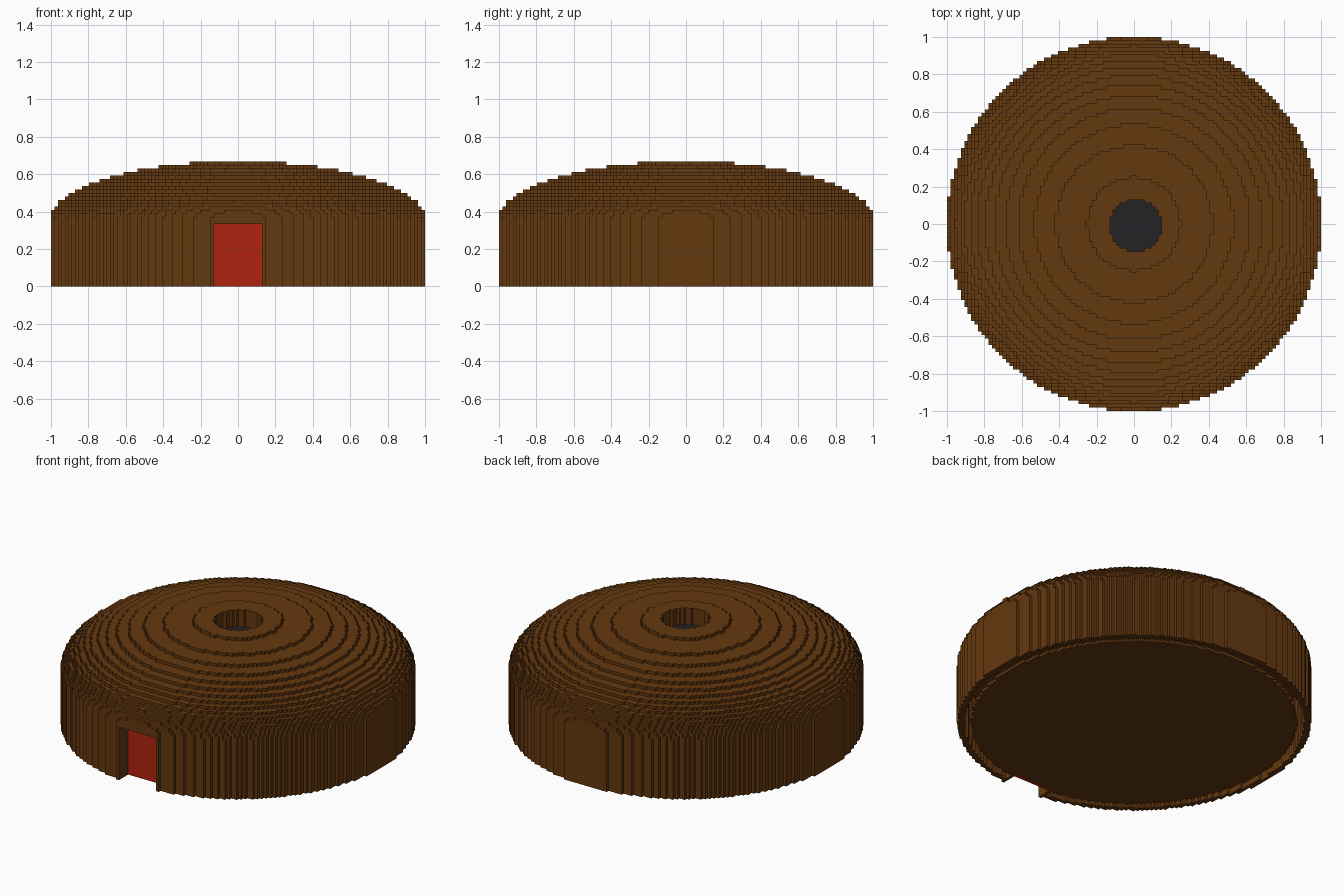
import bpy, bmesh, math

cube = bpy.data.objects.get("Cube")
if cube:
    bpy.data.objects.remove(cube)

V = 1 / 54          # block size
R = 54.05           # outer radius in blocks
WALL, TOP = 19, 36  # wall height and full height in blocks


def material(name, rgb):
    lin = [((c / 255 + 0.055) / 1.055) ** 2.4 for c in rgb]
    m = bpy.data.materials.new(name)
    m.use_nodes = True
    m.diffuse_color = (*lin, 1)
    m.node_tree.nodes["Principled BSDF"].inputs["Base Color"].default_value = (*lin, 1)
    return m


BROWN = material("earth brown", (100, 56, 15))
RED = material("door red", (176, 36, 16))
DARK = material("soot grey", (36, 36, 39))


def disc(r, cx=0.0, cy=0.0):
    """Set of block cells whose centres lie in a circle."""
    n = range(-55, 55)
    return {(i, j) for i in n for j in n
            if math.hypot(i + 0.5 - cx, j + 0.5 - cy) <= r}


def rect(x0, x1, y0, y1):
    return {(i, j) for i in range(x0, x1) for j in range(y0, y1)}


def runs(cells):
    """Join neighbouring cells of each row into (start, end, row) strips."""
    for i, j in sorted(cells):
        if (i - 1, j) not in cells:
            e = i + 1
            while (e, j) in cells:
                e += 1
            yield i, e, j


def stack(name, layers, mat):
    """Blocky solid from (cells, z0, z1) layers, keeping exposed faces only."""
    bm = bmesh.new()

    def quad(*pts):
        bm.faces.new([bm.verts.new([c * V for c in p]) for p in pts])

    for k, (cells, z0, z1) in enumerate(layers):
        above = layers[k + 1][0] if k + 1 < len(layers) else set()
        below = layers[k - 1][0] if k else set()
        for a, b, j in runs(cells - above):
            quad((a, j, z1), (b, j, z1), (b, j + 1, z1), (a, j + 1, z1))
        for a, b, j in runs(cells - below):
            quad((a, j + 1, z0), (b, j + 1, z0), (b, j, z0), (a, j, z0))
        # Sides facing front, back, left and right
        for i, j in cells:
            for di, dj, p, q in ((0, -1, (i, j), (i + 1, j)),
                                 (0, 1, (i + 1, j + 1), (i, j + 1)),
                                 (1, 0, (i + 1, j), (i + 1, j + 1)),
                                 (-1, 0, (i, j + 1), (i, j))):
                if (i + di, j + dj) not in cells:
                    quad((*p, z0), (*q, z0), (*q, z1), (*p, z1))
    bmesh.ops.remove_doubles(bm, verts=bm.verts, dist=V * 0.01)
    me = bpy.data.meshes.new(name)
    bm.to_mesh(me)
    bm.free()
    me.materials.append(mat)
    ob = bpy.data.objects.new(name, me)
    bpy.context.collection.objects.link(ob)
    return ob


# Thin round wall with a doorway, its jambs and its lintel
full = disc(R)
ring = full - disc(R - 1.5)
doorway = rect(-7, 7, -54, -49)
jambs = (rect(-8, -7, -54, -48) | rect(7, 8, -54, -48)) & full
lintel = rect(-8, 8, -54, -48) & full
stack("wall", [((ring | jambs) - doorway, 0, 18),
               (ring | lintel, 18, WALL)], BROWN)

# Recessed door
stack("door", [(rect(-7, 7, -49, -48), 0, 18)], RED)

# Floor, clear of the doorway
stack("floor", [(disc(50) - rect(-8, 8, -54, -48), 0, 1)], BROWN)

# Stepped dome with a round smoke hole in the top
hole = disc(7.5, 0.5, -0.5)
HOLE_Z = 30
dome = []
for z in range(WALL, TOP):
    cells = disc(R * math.sqrt(1 - ((z - WALL) / 16.53) ** 2))
    dome.append((cells - hole if z >= HOLE_Z else cells, z, z + 1))
stack("dome_roof", dome, BROWN)

# Dark bottom of the smoke hole
stack("smoke_hole_bottom", [(hole, HOLE_Z, HOLE_Z + 0.3)], DARK)
